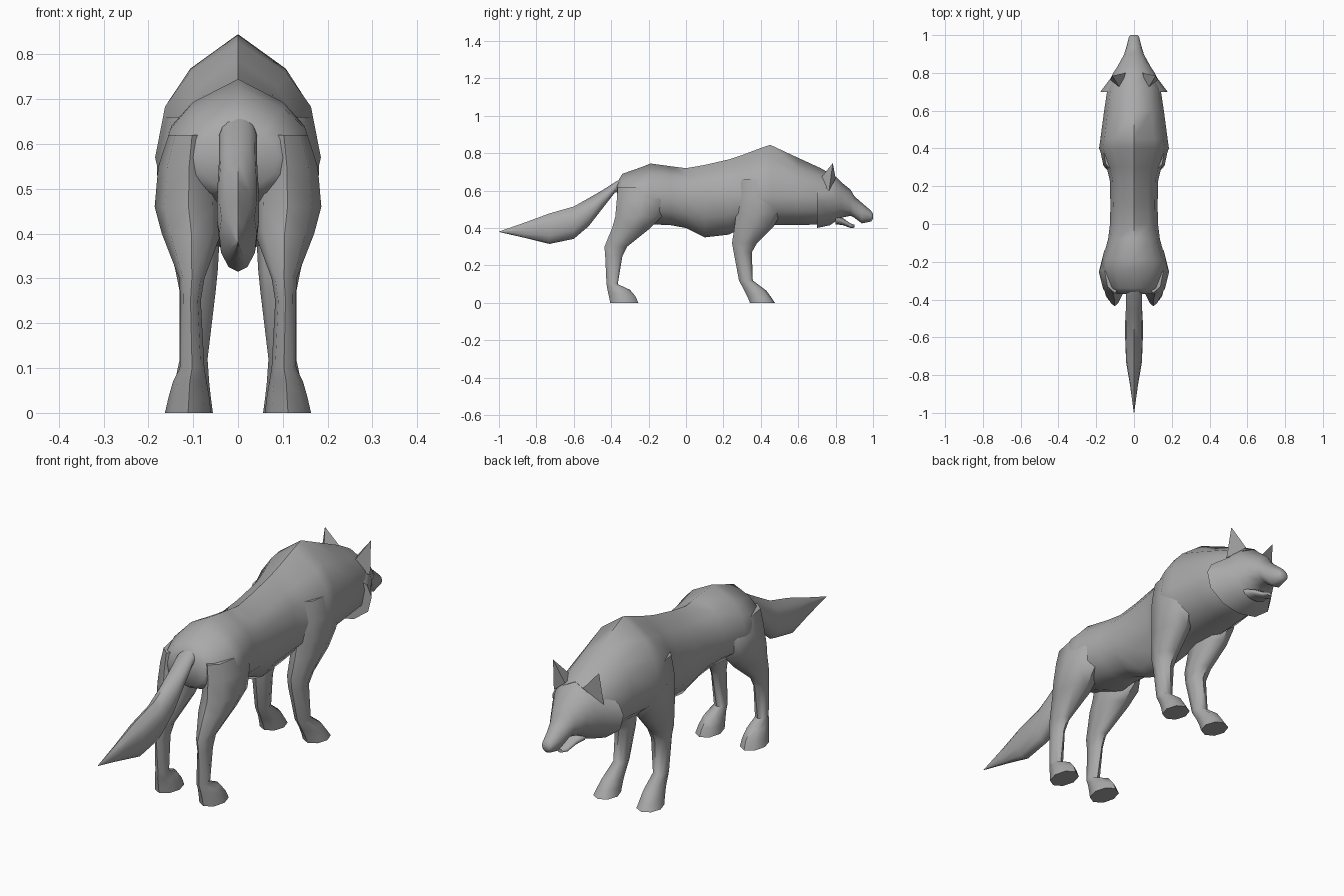
import bpy, bmesh, math

fur = bpy.data.materials.new("grey fur")
fur.diffuse_color = (0.4, 0.4, 0.4, 1)


def finish(name, bm, angle=60):
    bmesh.ops.remove_doubles(bm, verts=bm.verts, dist=0.0005)
    bmesh.ops.recalc_face_normals(bm, faces=bm.faces)
    me = bpy.data.meshes.new(name)
    bm.to_mesh(me)
    bm.free()
    me.materials.append(fur)
    ob = bpy.data.objects.new(name, me)
    bpy.context.collection.objects.link(ob)
    bpy.ops.object.select_all(action='DESELECT')
    ob.select_set(True)
    bpy.context.view_layer.objects.active = ob
    bpy.ops.object.shade_smooth_by_angle(angle=math.radians(angle))
    return ob


def loft(name, rings, angle=60):
    """Skin a list of equal-length point rings and cap both ends."""
    bm = bmesh.new()
    vs = [[bm.verts.new(p) for p in r] for r in rings]
    n = len(rings[0])
    for a, b in zip(vs, vs[1:]):
        for i in range(n):
            j = (i + 1) % n
            bm.faces.new((a[i], a[j], b[j], b[i]))
    bm.faces.new(vs[0])
    bm.faces.new(vs[-1])
    return finish(name, bm, angle)


def section(y, top, bottom, w, mid, low=0.5):
    """Symmetric cross-section: arched back, widest at mid, narrowing to the belly."""
    h, d = top - mid, mid - bottom
    half = [(0, top), (.6 * w, top - .28 * h), (.88 * w, top - .56 * h), (w, mid),
            (.9 * w, mid - .5 * d), (low * w, mid - .88 * d), (0, bottom)]
    pts = half + [(-x, z) for x, z in half[-2:0:-1]]
    return [(x, y, z) for x, z in pts]


def oval(z, y0, y1, x0, x1):
    out = []
    for i in range(8):
        a = math.tau * i / 8
        out.append(((x0 + x1) / 2 + (x1 - x0) / 2 * math.cos(a),
                    (y0 + y1) / 2 + (y1 - y0) / 2 * math.sin(a), z))
    return out


# Torso from rump to neck: y, top, bottom, half width, height of widest point
loft("body", [section(*s) for s in [
    (-.37, .64, .50, .09, .57),
    (-.34, .69, .48, .13, .57),
    (-.24, .725, .44, .172, .56),
    (-.19, .745, .42, .168, .56),
    (-.08, .73, .415, .137, .56),
    (0, .72, .40, .127, .56),
    (.10, .737, .35, .125, .56, .4),
    (.23, .767, .365, .128, .57, .4),
    (.30, .79, .40, .145, .57),
    (.40, .828, .41, .185, .57),
    (.45, .845, .415, .178, .57),
    (.60, .775, .415, .158, .57),
    (.72, .72, .42, .14, .56),
    (.79, .68, .45, .105, .56)]])

# Head with flared cheek ruff, tapering to the muzzle
loft("head", [section(*s) for s in [
    (.70, .64, .40, .178, .54),
    (.77, .685, .415, .125, .55),
    (.80, .675, .435, .11, .55),
    (.83, .645, .455, .09, .55),
    (.88, .605, .465, .062, .53),
    (.90, .57, .455, .052, .51),
    (.94, .535, .425, .04, .48),
    (.99, .492, .435, .027, .465),
    (1.0, .475, .45, .018, .463)]])

# Open lower jaw
loft("lower_jaw", [section(*s) for s in [
    (.80, .47, .42, .06, .45),
    (.84, .452, .415, .042, .435),
    (.88, .425, .40, .028, .412),
    (.90, .418, .402, .014, .41)]])

# Tail, dropping and fattening before its pointed tip
loft("tail", [section(*s) for s in [
    (-.32, .68, .60, .035, .64),
    (-.38, .645, .59, .042, .62),
    (-.45, .60, .50, .043, .55),
    (-.52, .56, .41, .047, .485),
    (-.60, .515, .342, .047, .43),
    (-.73, .478, .315, .042, .40),
    (-.86, .43, .347, .02, .39),
    (-1.0, .381, .379, .001, .38)]])

# Legs: z, back y, front y, inner x, outer x
hind = [(.62, -.365, -.14, .05, .155), (.55, -.37, -.10, .04, .178),
        (.46, -.378, -.13, .035, .186), (.40, -.395, -.19, .038, .17),
        (.30, -.436, -.315, .075, .131), (.25, -.432, -.34, .083, .129),
        (.10, -.425, -.365, .075, .13), (.07, -.42, -.30, .07, .145),
        (.035, -.412, -.27, .064, .155), (0, -.405, -.255, .06, .163)]
front = [(.66, .28, .54, .06, .165), (.57, .275, .53, .05, .182),
         (.48, .268, .51, .04, .178), (.41, .26, .47, .04, .165),
         (.32, .246, .38, .045, .14), (.27, .255, .352, .05, .13),
         (.12, .283, .357, .068, .13), (.065, .312, .43, .064, .142),
         (.03, .33, .455, .06, .152), (0, .342, .475, .056, .16)]
for label, rings in (("hind", hind), ("front", front)):
    for side, s in (("right", 1), ("left", -1)):
        loft(f"{label}_leg_{side}",
             [[(s * x, y, z) for x, y, z in oval(*r)] for r in rings], 50)

# Pointed ears
for side, s in (("right", 1), ("left", -1)):
    bm = bmesh.new()
    a, b, c, tip = [bm.verts.new((s * x, y, z)) for x, y, z in
                    ((.045, .80, .665), (.125, .765, .60), (.07, .71, .655), (.115, .785, .747))]
    for f in ((a, b, tip), (b, c, tip), (c, a, tip), (a, c, b)):
        bm.faces.new(f)
    finish(f"ear_{side}", bm, 30)
